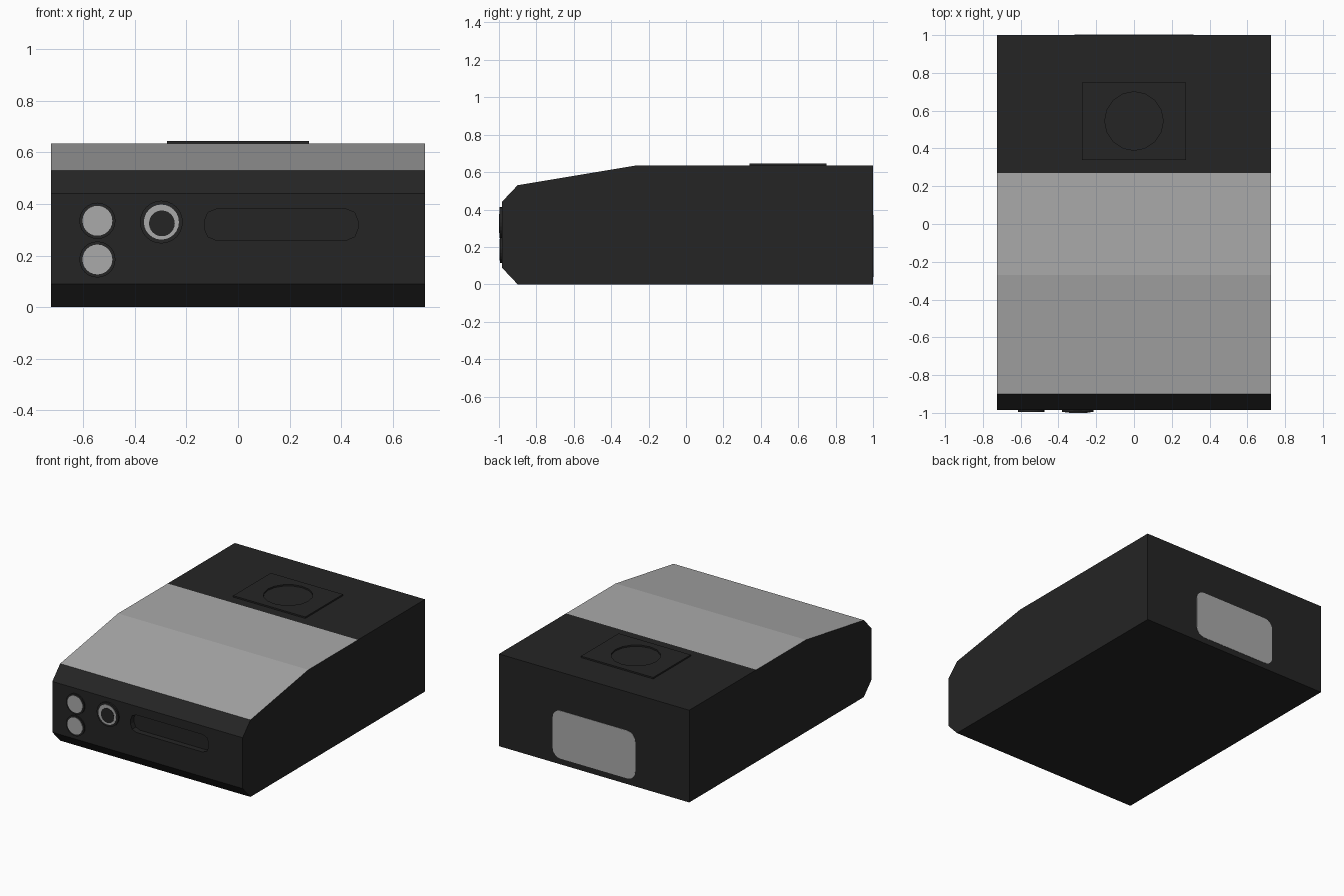
import bpy, bmesh, math

if "Cube" in bpy.data.objects:
    bpy.data.objects.remove(bpy.data.objects["Cube"])


def material(name, v):
    m = bpy.data.materials.new(name)
    m.diffuse_color = (v, v, v, 1)
    m.use_nodes = True
    m.node_tree.nodes["Principled BSDF"].inputs["Base Color"].default_value = m.diffuse_color
    return m


dark = material("near_black", 0.018)
grey = material("mid_grey", 0.40)


def prism(name, pts, axis, lo, hi, mats):
    """Extrude a 2D outline along an axis: x uses (y,z), y uses (x,z), z uses (x,y)."""
    place = {"x": lambda a, b, t: (t, a, b),
             "y": lambda a, b, t: (a, t, b),
             "z": lambda a, b, t: (a, b, t)}[axis]
    bm = bmesh.new()
    low = [bm.verts.new(place(a, b, lo)) for a, b in pts]
    high = [bm.verts.new(place(a, b, hi)) for a, b in pts]
    bm.faces.new(low)
    bm.faces.new(high)
    n = len(pts)
    for i in range(n):
        j = (i + 1) % n
        bm.faces.new((low[i], low[j], high[j], high[i]))
    bmesh.ops.recalc_face_normals(bm, faces=bm.faces)
    mesh = bpy.data.meshes.new(name)
    bm.to_mesh(mesh)
    bm.free()
    for m in mats:
        mesh.materials.append(m)
    ob = bpy.data.objects.new(name, mesh)
    bpy.context.collection.objects.link(ob)
    return ob


def circle(cx, cy, r, n=24):
    return [(cx + r * math.cos(math.tau * i / n), cy + r * math.sin(math.tau * i / n))
            for i in range(n)]


def rounded(x0, x1, y0, y1, r, steps=4):
    corners = [(x1 - r, y1 - r), (x0 + r, y1 - r), (x0 + r, y0 + r), (x1 - r, y0 + r)]
    return [(cx + r * math.cos(math.pi / 2 * (k + i / steps)),
             cy + r * math.sin(math.pi / 2 * (k + i / steps)))
            for k, (cx, cy) in enumerate(corners) for i in range(steps + 1)]


def cut(ob, cutter):
    mod = ob.modifiers.new("recess", "BOOLEAN")
    mod.operation = "DIFFERENCE"
    mod.solver = "EXACT"
    mod.object = cutter
    cutter.hide_render = True
    cutter.hide_viewport = True
    cutter.display_type = "WIRE"


# Main body: side profile, with the front part of the top in grey
profile = [(-0.90, 0), (-0.985, 0.09), (-0.985, 0.44), (-0.90, 0.53),
           (-0.27, 0.635), (0.27, 0.635), (1.0, 0.635), (1.0, 0)]
body = prism("body", profile, "x", -0.725, 0.725, [dark, grey])
for f in body.data.polygons:
    if f.normal.z > 0.9 and f.center.y < 0.27:
        f.material_index = 1

# Long recessed grip on the front
cut(body, prism("grip_cutter", rounded(-0.13, 0.465, 0.26, 0.38, 0.045, 2),
                "y", -1.1, -0.945, [dark]))

# Raised square plate on top with a round recess
plate = prism("top_plate", [(-0.275, 0.34), (0.275, 0.34), (0.275, 0.75), (-0.275, 0.75)],
              "z", 0.63, 0.645, [dark])
cut(plate, prism("plate_cutter", circle(0, 0.545, 0.155, 16), "z", 0.6, 0.7, [dark]))

# Two front buttons: dark rim with a grey cap
for label, z in (("upper", 0.335), ("lower", 0.185)):
    prism(label + "_button_rim", circle(-0.545, z, 0.07), "y", -0.994, -0.98, [dark])
    prism(label + "_button_cap", circle(-0.545, z, 0.058), "y", -0.996, -0.99, [grey])

# Front lens: dark rim, grey ring, dark centre
prism("lens_rim", circle(-0.297, 0.33, 0.083), "y", -0.996, -0.98, [dark])
prism("lens_ring", circle(-0.297, 0.33, 0.068), "y", -0.998, -0.99, [grey])
prism("lens_centre", circle(-0.295, 0.325, 0.05), "y", -1.0, -0.99, [dark])

# Grey rounded panel on the back
prism("back_panel", rounded(-0.315, 0.315, 0.04, 0.37, 0.06), "y", 0.99, 1.002, [grey])
